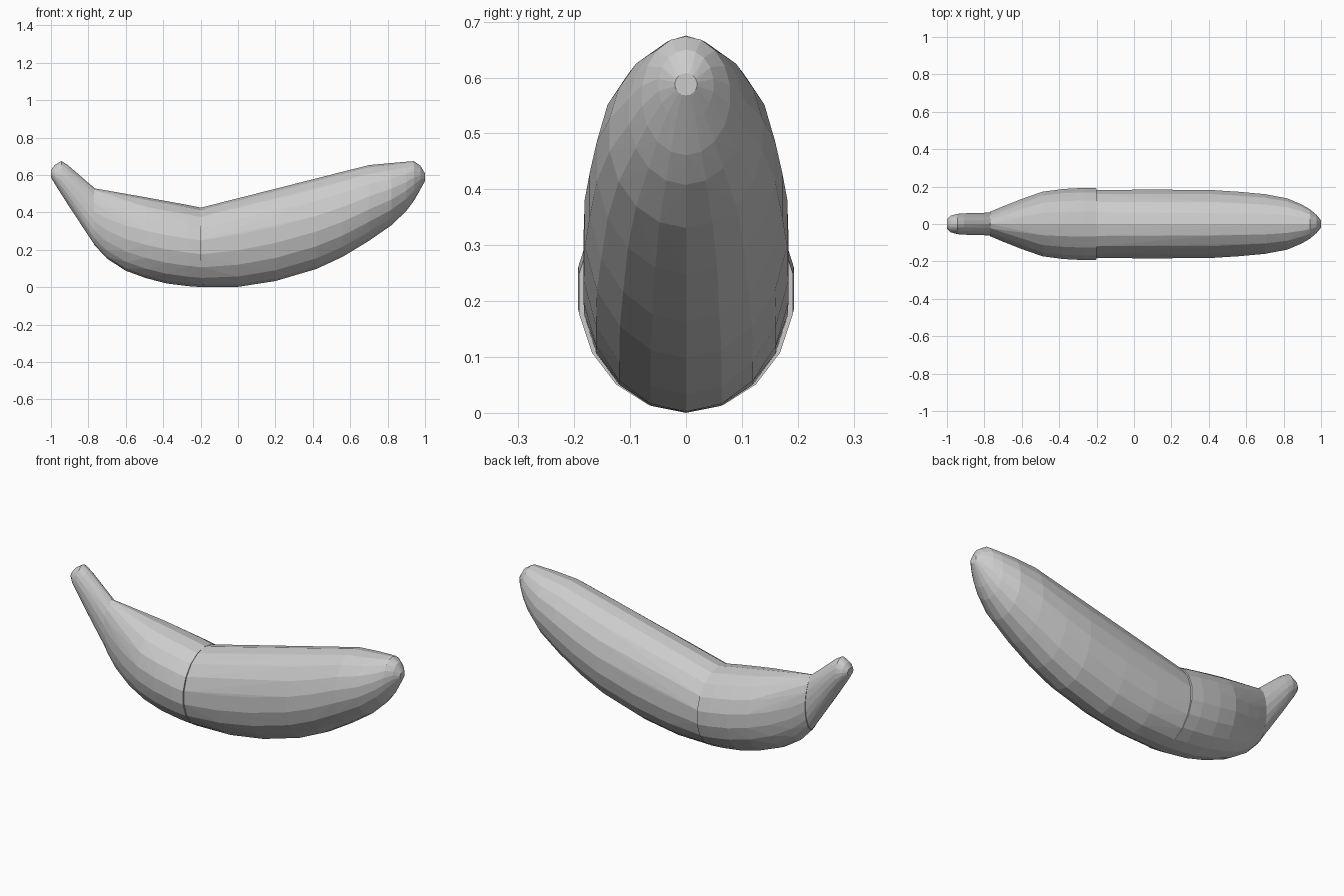
import bpy, bmesh, math

if "Cube" in bpy.data.objects:
    bpy.data.objects.remove(bpy.data.objects["Cube"])

SIDES = 18


def hull_part(name, stations):
    """Convex faceted solid wrapped round oval slices: (x, z bottom, z top, half width)."""
    bm = bmesh.new()
    for x, low, high, half in stations:
        mid, rise = (low + high) / 2, (high - low) / 2
        for i in range(SIDES):
            a = math.tau * (i + 0.5) / SIDES + math.pi / SIDES
            bm.verts.new((x, half * math.sin(a), mid + rise * math.cos(a)))
    result = bmesh.ops.convex_hull(bm, input=bm.verts[:])
    junk = {v for v in result["geom_interior"] + result["geom_unused"]
            if isinstance(v, bmesh.types.BMVert)}
    bmesh.ops.delete(bm, geom=list(junk), context='VERTS')
    bmesh.ops.recalc_face_normals(bm, faces=bm.faces[:])
    mesh = bpy.data.meshes.new(name)
    bm.to_mesh(mesh)
    bm.free()
    obj = bpy.data.objects.new(name, mesh)
    bpy.context.collection.objects.link(obj)
    return obj


# Slim stem with a rounded tip
hull_part("fruit_stem", [
    (-1.00, 0.59, 0.63, 0.025),
    (-0.98, 0.555, 0.655, 0.045),
    (-0.945, 0.50, 0.677, 0.055),
    (-0.91, 0.445, 0.655, 0.058),
    (-0.765, 0.225, 0.53, 0.062),
])

# Swelling shoulder between stem and body
hull_part("fruit_shoulder", [
    (-0.77, 0.23, 0.531, 0.066),
    (-0.70, 0.155, 0.519, 0.096),
    (-0.60, 0.09, 0.501, 0.136),
    (-0.49, 0.05, 0.482, 0.175),
    (-0.38, 0.022, 0.462, 0.190),
    (-0.27, 0.008, 0.442, 0.196),
    (-0.20, 0.003, 0.428, 0.194),
])

# Long main body rising to the rounded end
hull_part("fruit_body", [
    (-0.20, 0.002, 0.427, 0.185),
    (0.00, 0.004, 0.477, 0.186),
    (0.20, 0.035, 0.528, 0.186),
    (0.42, 0.10, 0.584, 0.184),
    (0.56, 0.165, 0.619, 0.175),
    (0.70, 0.25, 0.655, 0.162),
    (0.82, 0.333, 0.666, 0.139),
    (0.90, 0.41, 0.673, 0.104),
    (0.94, 0.463, 0.676, 0.080),
    (0.975, 0.525, 0.652, 0.050),
    (1.00, 0.57, 0.61, 0.020),
])

# Rest the fruit exactly on the floor
low = min(v.co.z for o in bpy.data.objects for v in o.data.vertices)
for o in bpy.data.objects:
    o.location.z = -low
